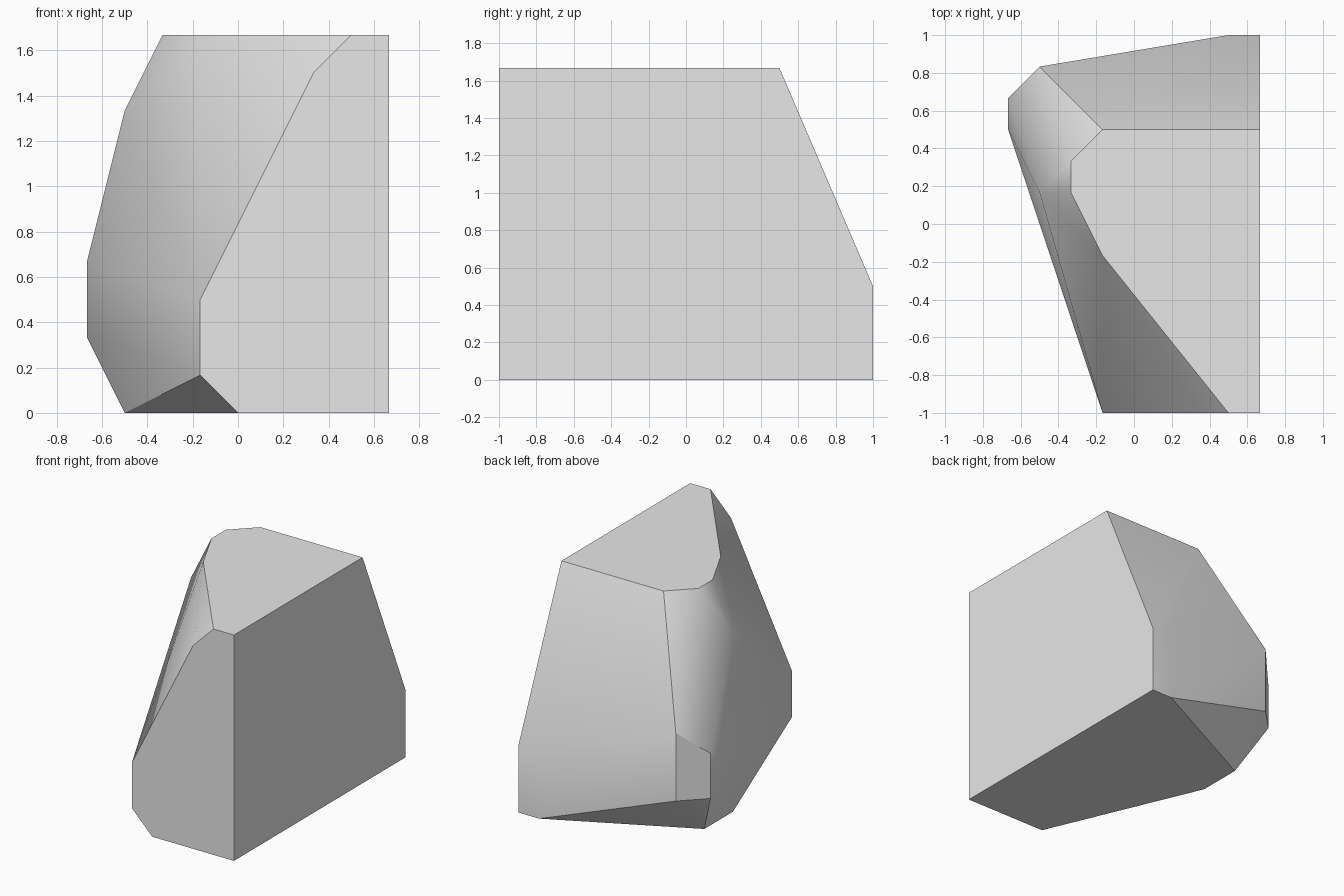
import bpy
import bmesh
import math

default_cube = bpy.data.objects.get("Cube")
if default_cube:
    bpy.data.objects.remove(default_cube, do_unlink=True)

UNIT = 1 / 6  # the block is laid out on a grid of sixths

# Flat cuts of the rock: straight outer side at x = 4, chipped side towards -x
front_cut = [(4, 0), (4, 10), (3, 10), (2, 9), (-1, 3), (-1, 1), (0, 0)]          # x, z
top_cut = [(4, -6), (3, -6), (-1, -1), (-2, 1), (-2, 2), (-1, 3), (4, 3)]         # x, y
base_cut = [(4, -6), (4, 6), (3, 6), (-3, 3), (-3, 1), (0, -6)]                   # x, y
back_cut = [(4, 0), (4, 3), (3, 3), (3, 0)]                                       # x, z
# Bulging corners of the chipped side
bulge = [(-3, 1, 8), (-3, 5, 5), (-3, 5, 2)]
bulge += [(-4, y, z) for y in (3, 4) for z in (2, 4)]

corners = [(x, -6, z) for x, z in front_cut]
corners += [(x, y, 10) for x, y in top_cut]
corners += [(x, y, 0) for x, y in base_cut]
corners += [(x, 6, z) for x, z in back_cut]
corners += bulge


def hull_object(name, points, material):
    """Wrap the points in a convex skin with merged flat faces."""
    bm = bmesh.new()
    for point in sorted(set(points)):
        bm.verts.new([c * UNIT for c in point])
    hull = bmesh.ops.convex_hull(bm, input=bm.verts[:])
    loose = {v for v in hull["geom_interior"] + hull["geom_unused"]
             if isinstance(v, bmesh.types.BMVert)}
    bmesh.ops.delete(bm, geom=list(loose), context='VERTS')
    bmesh.ops.dissolve_limit(bm, angle_limit=math.radians(0.5),
                             verts=bm.verts[:], edges=bm.edges[:])
    bmesh.ops.recalc_face_normals(bm, faces=bm.faces[:])
    mesh = bpy.data.meshes.new(name)
    bm.to_mesh(mesh)
    bm.free()
    mesh.materials.append(material)
    obj = bpy.data.objects.new(name, mesh)
    bpy.context.collection.objects.link(obj)
    return obj


# Plain grey stone
stone = bpy.data.materials.new("light_grey_stone")
stone.use_nodes = True
grey = (0.8, 0.8, 0.8, 1)
stone.diffuse_color = grey
stone.node_tree.nodes["Principled BSDF"].inputs["Base Color"].default_value = grey

rock = hull_object("rock_block", corners, stone)

# Soft shading on shallow bends, crisp on the main cuts
bpy.ops.object.select_all(action='DESELECT')
rock.select_set(True)
bpy.context.view_layer.objects.active = rock
bpy.ops.object.shade_smooth_by_angle(angle=math.radians(30))
